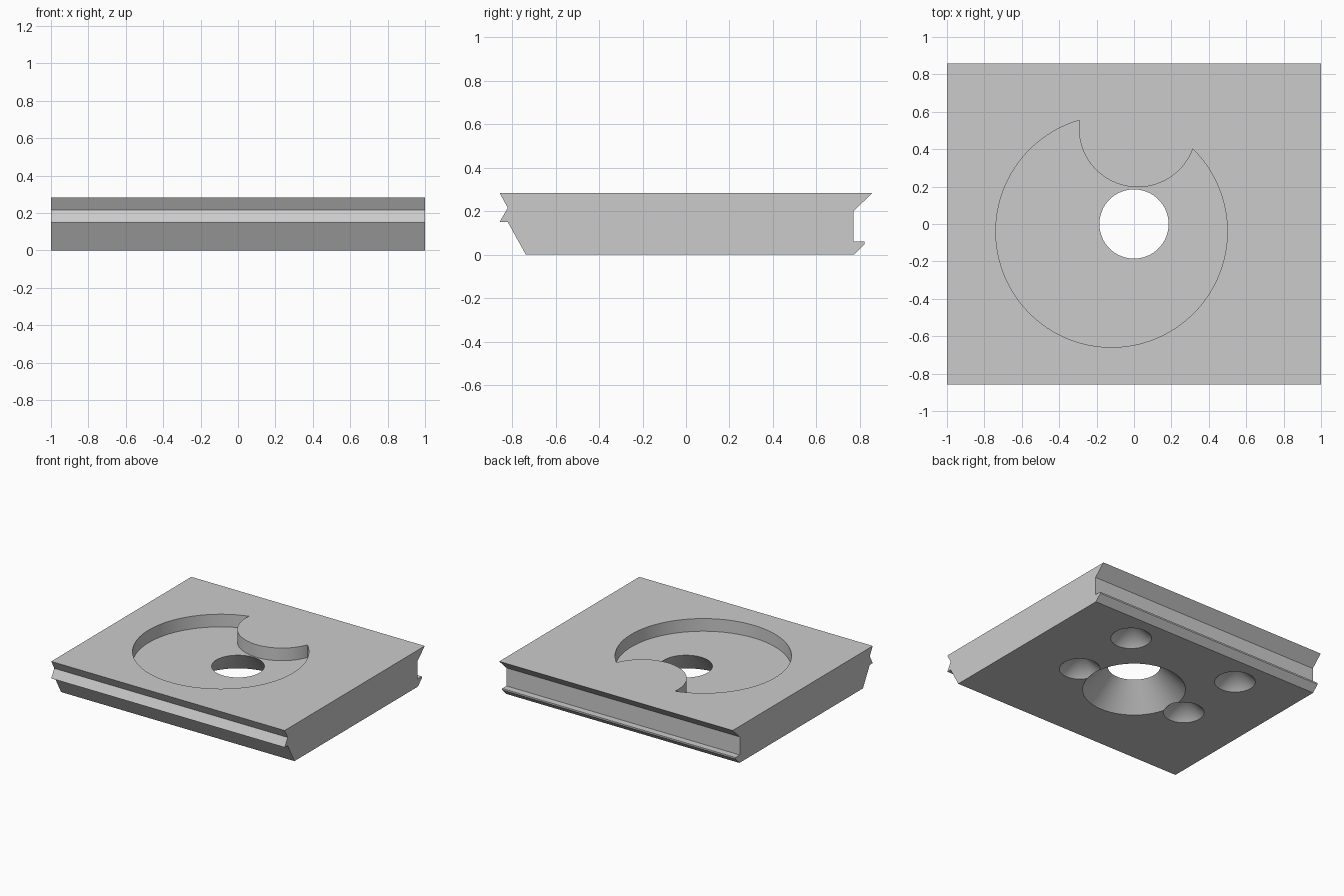
import bpy
import bmesh
import math

cube = bpy.data.objects.get("Cube")
if cube:
    bpy.data.objects.remove(cube, do_unlink=True)

grey = bpy.data.materials.new("plain_grey")
grey.use_nodes = True
grey.diffuse_color = (0.6, 0.6, 0.6, 1)
grey.node_tree.nodes["Principled BSDF"].inputs["Base Color"].default_value = (0.6, 0.6, 0.6, 1)

HEIGHT, FLOOR = 0.283, 0.185


def add_object(name, bm):
    bmesh.ops.recalc_face_normals(bm, faces=bm.faces)
    mesh = bpy.data.meshes.new(name)
    bm.to_mesh(mesh)
    bm.free()
    mesh.materials.append(grey)
    obj = bpy.data.objects.new(name, mesh)
    bpy.context.collection.objects.link(obj)
    return obj


def round_cutter(name, x, y, z0, z1, r0, r1, sides=96):
    """Upright cylinder or cone from z0 (radius r0) to z1 (radius r1)."""
    bm = bmesh.new()
    bmesh.ops.create_cone(bm, cap_ends=True, segments=sides,
                          radius1=r0, radius2=r1, depth=z1 - z0)
    bmesh.ops.translate(bm, verts=bm.verts, vec=(x, y, (z0 + z1) / 2))
    obj = add_object(name, bm)
    obj.hide_render = True
    return obj


def subtract(target, cutter):
    mod = target.modifiers.new("cut", 'BOOLEAN')
    mod.operation = 'DIFFERENCE'
    mod.solver = 'EXACT'
    mod.object = cutter
    bpy.context.view_layer.objects.active = target
    bpy.ops.object.modifier_apply(modifier=mod.name)
    bpy.data.objects.remove(cutter, do_unlink=True)


# Plate: side profile (y, z) extruded along x
profile = [(-0.737, 0), (0.774, 0), (0.822, 0.048), (0.822, 0.06), (0.77, 0.06),
           (0.77, 0.2), (0.857, HEIGHT), (-0.857, HEIGHT), (-0.82, 0.215),
           (-0.855, 0.155), (-0.855, 0.15), (-0.82, 0.15)]
bm = bmesh.new()
face = bm.faces.new([bm.verts.new((-1, y, z)) for y, z in profile])
side = bmesh.ops.extrude_face_region(bm, geom=[face])["geom"]
bmesh.ops.translate(bm, vec=(2, 0, 0),
                    verts=[v for v in side if isinstance(v, bmesh.types.BMVert)])
plate = add_object("grooved_plate", bm)

# Round pocket in the top, with a rounded bite left standing
pocket = round_cutter("pocket_cutter", -0.12, -0.04, FLOOR, 0.4, 0.619, 0.619, 128)
bite = round_cutter("bite_cutter", 0.02, 0.512, 0.1, 0.5, 0.315, 0.315)
subtract(pocket, bite)
subtract(plate, pocket)

# Flared central hole, widest underneath
rim, flare = 0.363, 0.962
subtract(plate, round_cutter("hole_cutter", 0, 0, -0.02, 0.2,
                             rim + 0.02 * flare, rim - 0.2 * flare))

# Four conical recesses underneath
for x in (-0.478, 0.478):
    for y in (-0.025, 0.538):
        subtract(plate, round_cutter("recess_cutter", x, y, -0.02, 0.144, 0.164, 0, 64))

bpy.ops.object.select_all(action='DESELECT')
plate.select_set(True)
bpy.context.view_layer.objects.active = plate
bpy.ops.object.shade_smooth_by_angle(angle=math.radians(25))
